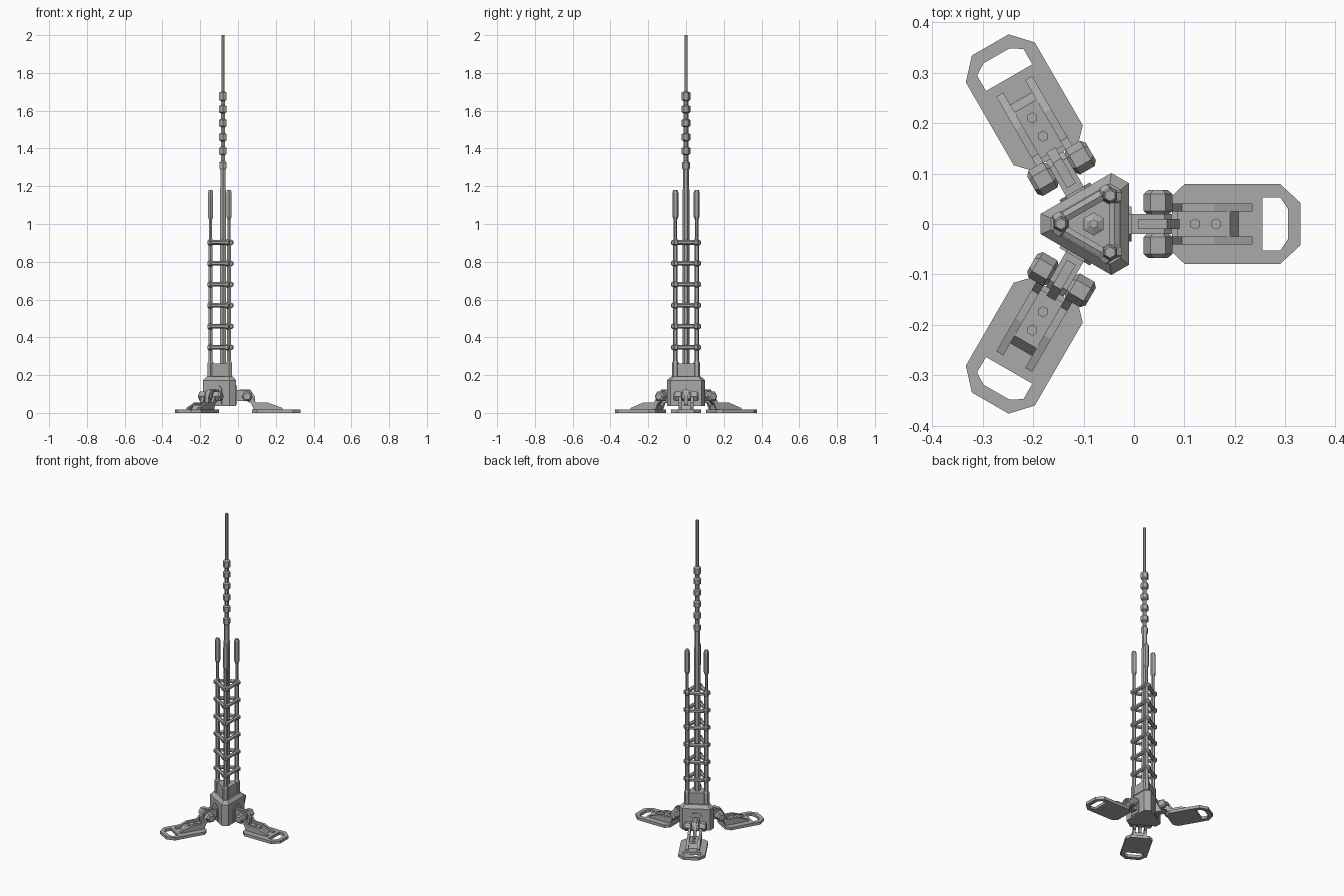
import bpy, bmesh, math
from mathutils import Matrix, Vector

if "Cube" in bpy.data.objects:
    bpy.data.objects.remove(bpy.data.objects["Cube"], do_unlink=True)

grey = bpy.data.materials.new("matte grey")
grey.use_nodes = True
grey.diffuse_color = (0.4, 0.4, 0.4, 1)
grey.node_tree.nodes["Principled BSDF"].inputs["Base Color"].default_value = (0.4, 0.4, 0.4, 1)

AXIS = Matrix.Translation((-0.08, 0, 0))


def turn(deg):
    """Spin a part about the mast axis."""
    return AXIS @ Matrix.Rotation(math.radians(deg), 4, "Z")


def make(name, bm, matrix=AXIS):
    bmesh.ops.recalc_face_normals(bm, faces=bm.faces)
    mesh = bpy.data.meshes.new(name)
    bm.to_mesh(mesh)
    bm.free()
    mesh.materials.append(grey)
    mesh.transform(matrix)
    obj = bpy.data.objects.new(name, mesh)
    bpy.context.collection.objects.link(obj)
    return obj


def loft(name, rings, matrix=AXIS):
    """Skin a list of point rings and cap both ends."""
    bm = bmesh.new()
    loops = [[bm.verts.new(p) for p in ring] for ring in rings]
    n = len(loops[0])
    for a, b in zip(loops, loops[1:]):
        for i in range(n):
            j = (i + 1) % n
            bm.faces.new((a[i], a[j], b[j], b[i]))
    bm.faces.new(loops[0])
    bm.faces.new(loops[-1])
    return make(name, bm, matrix)


def hex_rod(name, profile, matrix=AXIS):
    """Six-sided turned part from (radius, height) pairs."""
    angles = [math.radians(30 + 60 * i) for i in range(6)]
    return loft(name, [[(r * math.cos(a), r * math.sin(a), z) for a in angles]
                       for r, z in profile], matrix)


def clipped_triangle(side, corner, z):
    """Triangle with flat sides at one distance and clipped corners at another."""
    pts = []
    for k in range(3):
        a = math.radians(120 * k)
        half = (2 * corner - side) / math.sqrt(3)
        for s in (-half, half):
            pts.append((side * math.cos(a) - s * math.sin(a),
                        side * math.sin(a) + s * math.cos(a), z))
    return pts


def side_plate(name, outline, y0, y1, matrix):
    """Extrude an x-z outline across y."""
    return loft(name, [[(x, y, z) for x, z in outline] for y in (y0, y1)], matrix)


# Hub and mast socket
loft("hub", [clipped_triangle(s, c, z) for s, c, z in
             ((0.07, 0.105, 0.037), (0.07, 0.105, 0.172), (0.053, 0.085, 0.192))])
loft("mast_socket", [clipped_triangle(s, c, z) for s, c, z in
                     ((0.042, 0.07, 0.19), (0.042, 0.07, 0.262))])

# Central mast with beads and whip
mast = [(0.018, 0.25), (0.018, 1.18), (0.016, 1.19), (0.016, 1.285),
        (0.021, 1.295), (0.021, 1.325), (0.012, 1.335)]
for z in (1.387, 1.46, 1.535, 1.608):
    mast += [(0.012, z - 0.022), (0.023, z - 0.016), (0.023, z + 0.016), (0.012, z + 0.022)]
mast += [(0.012, 1.65), (0.023, 1.657), (0.023, 1.695), (0.009, 1.702), (0.009, 2.0)]
hex_rod("central_mast", mast)

# Three outer posts
post = [(0.018, 0.19), (0.018, 0.265), (0.0125, 0.275), (0.0125, 0.915), (0.009, 0.925),
        (0.009, 1.02), (0.016, 1.04), (0.016, 1.165), (0.011, 1.18)]
for i, deg in enumerate((60, 180, 300)):
    a = math.radians(deg)
    offset = Matrix.Translation((0.065 * math.cos(a), 0.065 * math.sin(a), 0))
    hex_rod(f"outer_post_{i + 1}", post, AXIS @ offset)

# Rungs on the three sides of the tower
lay = Matrix.Rotation(math.radians(90), 4, "X")
for k in range(3):
    for i in range(6):
        place = Matrix.Translation((0.041, 0, 0.347 + 0.111 * i))
        hex_rod(f"rung_{k + 1}_{i + 1}",
                [(0.011, -0.066), (0.017, -0.062), (0.017, -0.046), (0.012, -0.042),
                 (0.012, 0.042), (0.017, 0.046), (0.017, 0.062), (0.011, 0.066)],
                turn(120 * k) @ place @ lay)


# Foot plate with a handle opening
def foot_plate(name, matrix):
    outer = [(0.155, 0.055), (0.18, 0.079), (0.37, 0.079), (0.41, 0.042)]
    hole = [(0.335, 0.03), (0.335, 0.053), (0.37, 0.053), (0.385, 0.03)]
    outer += [(x, -y) for x, y in reversed(outer)]
    hole += [(x, -y) for x, y in reversed(hole)]
    bm = bmesh.new()
    edges = []
    for ring in (outer, hole):
        verts = [bm.verts.new((x, y, 0)) for x, y in ring]
        edges += [bm.edges.new((verts[i - 1], verts[i])) for i in range(len(verts))]
    bmesh.ops.triangle_fill(bm, edges=edges, use_beauty=True)
    bmesh.ops.dissolve_limit(bm, angle_limit=0.01, verts=bm.verts, edges=bm.edges)
    top = bmesh.ops.extrude_face_region(bm, geom=bm.faces[:])["geom"]
    bmesh.ops.translate(bm, vec=Vector((0, 0, 0.018)),
                        verts=[g for g in top if isinstance(g, bmesh.types.BMVert)])
    make(name, bm, matrix)


# Three folding legs
rail = [(0.12, 0.1), (0.145, 0.098), (0.175, 0.054), (0.24, 0.054), (0.315, 0.026),
        (0.315, 0.015), (0.165, 0.015), (0.15, 0.05), (0.12, 0.065)]
deck = [(0.165, 0.042), (0.27, 0.042), (0.287, 0.018), (0.165, 0.018)]
arm = [(0.06, 0.12), (0.14, 0.12), (0.155, 0.105), (0.155, 0.075), (0.14, 0.062), (0.06, 0.062)]
strap = [(0.088, 0.124), (0.145, 0.124), (0.17, 0.085), (0.17, 0.04), (0.15, 0.06), (0.088, 0.1)]
for k in range(3):
    m, tag = turn(120 * k), f"_{k + 1}"
    foot_plate("foot_plate" + tag, m)
    side_plate("hub_arm" + tag, arm, -0.02, 0.02, m)
    side_plate("hinge_strap" + tag, strap, -0.01, 0.01, m)
    side_plate("foot_deck" + tag, deck, -0.026, 0.026, m)
    loft("hub_bracket" + tag, [[(x, y, z) for y, z in
         ((-0.035, 0.045), (0.035, 0.045), (0.035, 0.125), (0.02, 0.145),
          (-0.02, 0.145), (-0.035, 0.125))] for x in (0.065, 0.075)], m)
    for side, s in (("left", 1), ("right", -1)):
        side_plate(f"foot_rail_{side}" + tag, rail, s * 0.025, s * 0.041, m)
        # Hexagonal hinge knuckle with chamfered ends
        knuckle = m @ Matrix.Translation((0.1275, 0, 0.087)) @ lay @ \
            Matrix.Rotation(math.radians(30), 4, "Z")
        hex_rod(f"hinge_knuckle_{side}" + tag,
                [(0.022, s * 0.02), (0.029, s * 0.026), (0.029, s * 0.059), (0.02, s * 0.067)],
                knuckle)
    for i, x in enumerate((0.201, 0.243)):
        hex_rod(f"deck_bolt_{i + 1}" + tag, [(0.011, 0.04), (0.011, 0.046)],
                m @ Matrix.Translation((x, 0, 0)))
